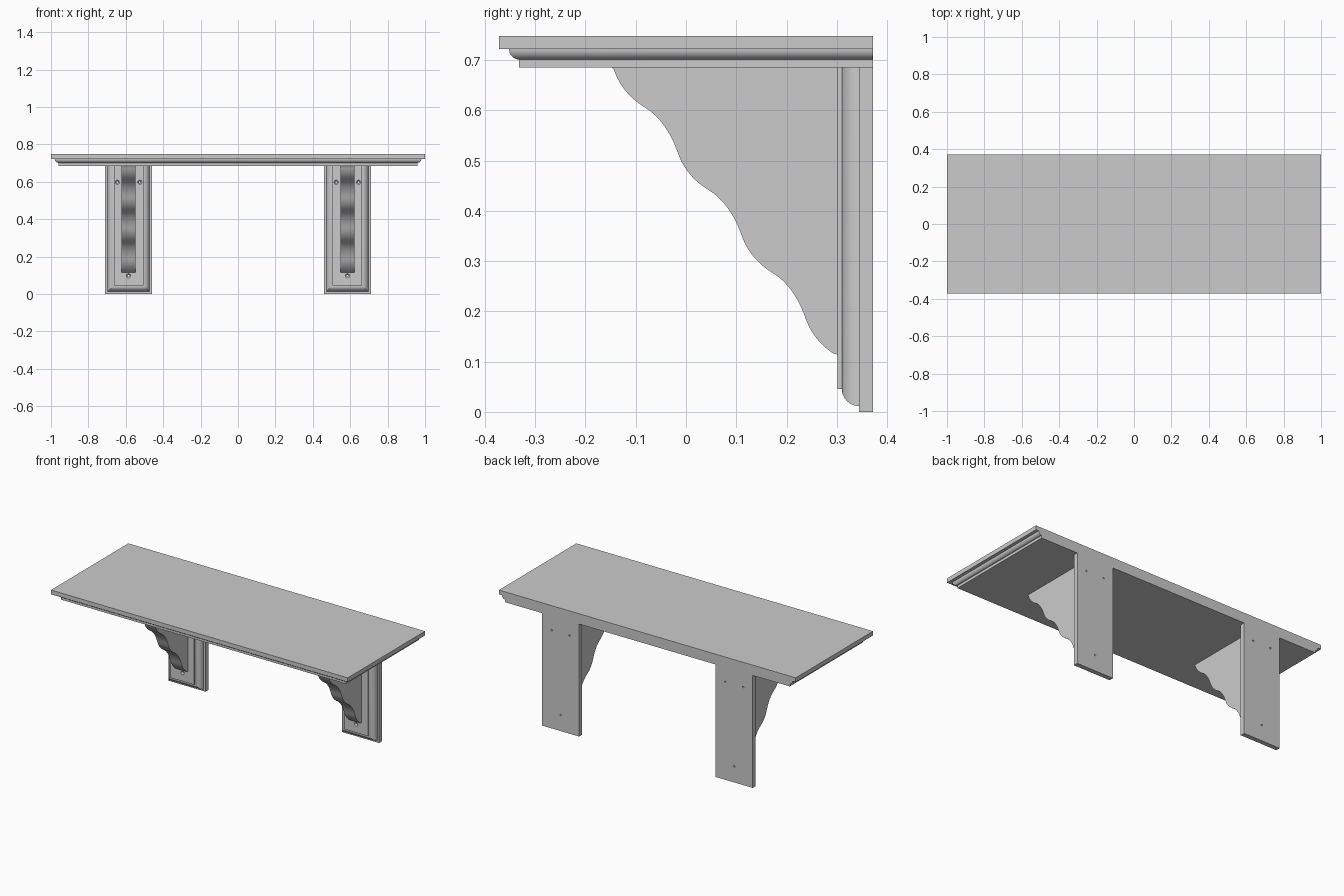
import bpy, bmesh, math
from mathutils import Vector

if "Cube" in bpy.data.objects:
    bpy.data.objects.remove(bpy.data.objects["Cube"])


def loft(name, rings, smooth=True):
    """Closed solid through a list of equal-length point rings, capped at both ends."""
    bm = bmesh.new()
    vs = [[bm.verts.new(p) for p in ring] for ring in rings]
    n = len(vs[0])
    for a, b in zip(vs, vs[1:]):
        for i in range(n):
            j = (i + 1) % n
            bm.faces.new((a[i], a[j], b[j], b[i]))
    bm.faces.new(vs[0])
    bm.faces.new(vs[-1])
    bmesh.ops.recalc_face_normals(bm, faces=bm.faces[:])
    me = bpy.data.meshes.new(name)
    bm.to_mesh(me)
    bm.free()
    ob = bpy.data.objects.new(name, me)
    bpy.context.collection.objects.link(ob)
    if smooth:
        shade(ob)
    return ob


def select_only(ob):
    bpy.ops.object.select_all(action='DESELECT')
    ob.select_set(True)
    bpy.context.view_layer.objects.active = ob


def shade(ob):
    select_only(ob)
    bpy.ops.object.shade_smooth_by_angle(angle=math.radians(30))


def quarter_round(inset, level, r, steps=10):
    """Convex moulding: (inset, level) points curving in by r and down by r."""
    return [(inset + r - r * math.cos(t), level - r * math.sin(t))
            for t in (math.pi / 2 * i / steps for i in range(steps + 1))]


def bezier(p0, p1, p2, p3, steps=10):
    out = []
    for i in range(steps):
        t = i / steps
        s = 1 - t
        out.append(p0 * s**3 + p1 * 3 * s * s * t + p2 * 3 * s * t * t + p3 * t**3)
    return out


# Shelf board with moulded front and ends, flush at the back
D = 0.372
profile = [(0, 0.748), (0, 0.722)] + quarter_round(0.02, 0.722, 0.021)
profile += [(0.04, 0.701), (0.04, 0.685)]
profile.pop(-3)
loft("shelf_board", [[(o - 1, o - D, z), (1 - o, o - D, z), (1 - o, D, z), (o - 1, D, z)]
                     for o, z in profile])

# Wall plate with moulded sides and bottom
TOP = 0.685
W = 0.125
CX = 0.585
profile = [(0, D), (0, 0.344)] + quarter_round(0.012, 0.344, 0.034) + [(0.046, 0.301)]
plate = loft("wall_plate_right",
             [[(o - W, y, o), (W - o, y, o), (W - o, y, TOP), (o - W, y, TOP)]
              for o, y in profile], smooth=False)

# Countersunk screw holes
for x, z in ((-0.06, 0.597), (0.06, 0.597), (0, 0.097)):
    rings = [[(x + r * math.cos(a), y, z + r * math.sin(a))
              for a in (math.tau * i / 20 for i in range(20))]
             for r, y in ((0.0115, 0.29), (0.0115, 0.303), (0.005, 0.312), (0.005, 0.39))]
    cutter = loft("screw_hole_cutter", rings, smooth=False)
    cutter.hide_render = True
    mod = plate.modifiers.new("hole", 'BOOLEAN')
    mod.object = cutter
    mod.operation = 'DIFFERENCE'
    mod.solver = 'EXACT'
    select_only(plate)
    bpy.ops.object.modifier_apply(modifier=mod.name)
    bpy.data.objects.remove(cutter)
shade(plate)

# Wavy corbel: repeated S-curve down to the wall plate
V = Vector
outline = [V((-0.147, TOP))]
for k in range(4):
    o = V((-0.144 + 0.127 * k, 0.682 - 0.1645 * k))
    if k < 4:
        mid = V((0.0635, -0.077))
        outline += bezier(o, o + V((0.012, -0.035)), o + V((0.034, -0.059)), o + mid)
    if k < 3:
        outline += bezier(o + mid, o + V((0.093, -0.095)), o + V((0.115, -0.1295)),
                          o + V((0.127, -0.1645)))
outline = [p for p in outline if p.x < 0.301]
outline += [V((0.303, 0.114)), V((0.303, TOP))]
corbel = loft("corbel_right", [[(x, p.x, p.y) for p in outline] for x in (-0.037, 0.037)])

# Place the right bracket and repeat it on the left
for ob in (plate, corbel):
    ob.location.x = CX
    twin = ob.copy()
    twin.name = ob.name.replace("right", "left")
    twin.location.x = -CX
    bpy.context.collection.objects.link(twin)
